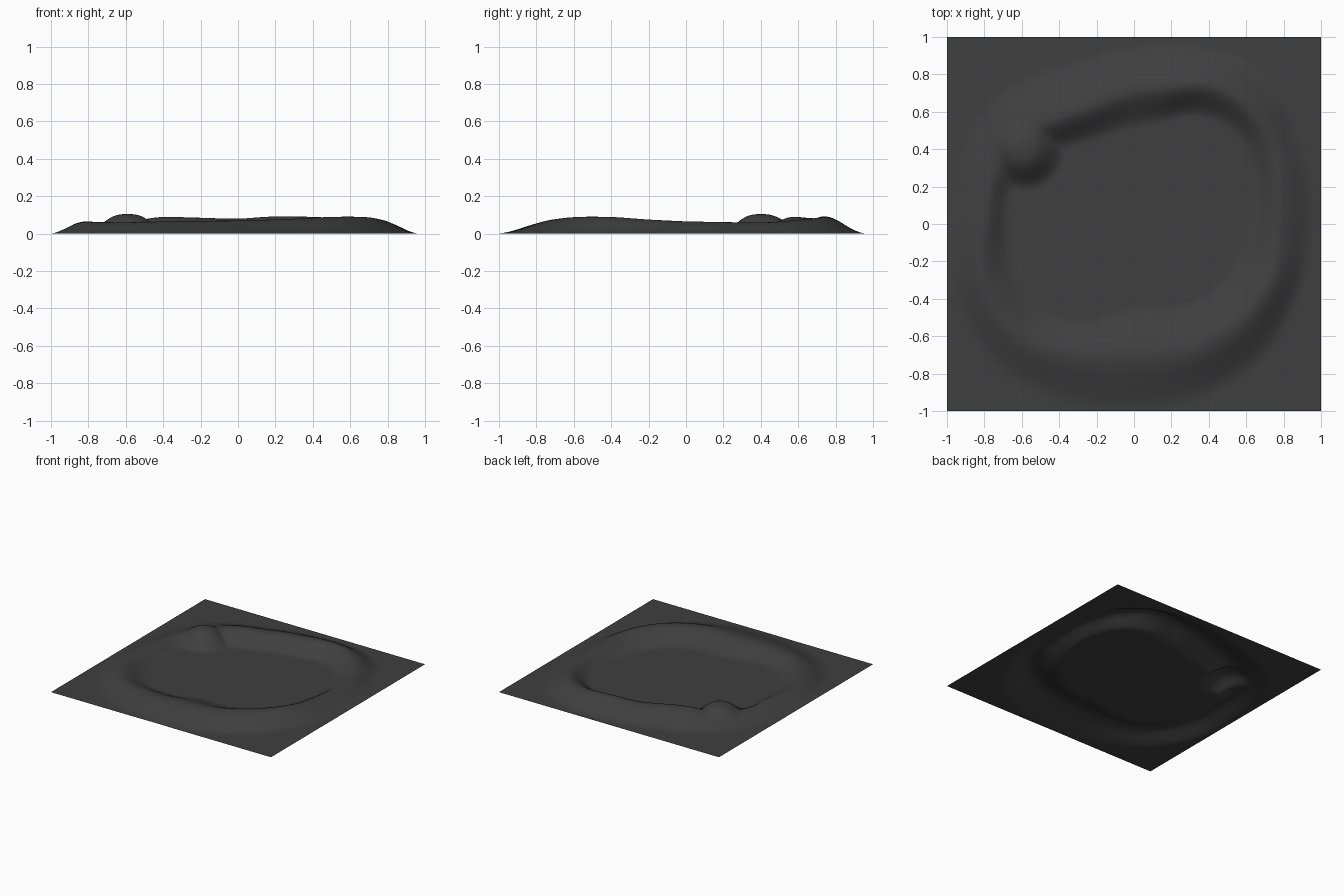
import bpy, bmesh
from math import atan2, degrees, hypot, exp, pi, cos

if "Cube" in bpy.data.objects:
    bpy.data.objects.remove(bpy.data.objects["Cube"])

# Ridge outline around the basin: angle, inner foot, crest, outer foot, height
RIDGE = [
    (0, .62, .77, .97, .065), (30, .70, .85, 1.02, .060), (45, .72, .87, 1.08, .075),
    (60, .66, .85, 1.06, .088), (75, .56, .76, 1.00, .091), (90, .51, .71, .96, .080),
    (110, .49, .67, .94, .085), (127, .52, .70, .99, .087), (145, .60, .78, 1.03, .050),
    (165, .67, .80, 1.00, .052), (180, .66, .80, 1.00, .062), (200, .67, .86, 1.05, .064),
    (225, .66, .86, 1.07, .060), (245, .55, .77, 1.05, .066), (270, .43, .70, 1.02, .070),
    (290, .47, .73, 1.01, .077), (312, .52, .76, 1.01, .089), (330, .55, .78, .98, .088),
    (345, .58, .78, .97, .075)]


def ridge_at(a):
    # smooth periodic interpolation of the outline
    n = len(RIDGE)
    i = max(k for k in range(n) if RIDGE[k][0] <= a)
    p0, p1, p2, p3 = (RIDGE[(i + k) % n] for k in (-1, 0, 1, 2))
    span = (p2[0] - p1[0]) % 360
    t = (a - p1[0]) / span
    return [.5 * (2 * b + (c - d) * t + (2 * d - 5 * b + 4 * c - e) * t * t
                  + (3 * b - d - 3 * c + e) * t ** 3)
            for d, b, c, e in zip(p0[1:], p1[1:], p2[1:], p3[1:])]


def smooth(t):
    t = min(max(t, 0), 1)
    return t * t * (3 - 2 * t)


def height(x, y):
    r = hypot(x, y)
    inner, crest, outer, h = ridge_at(degrees(atan2(y, x)) % 360)
    if r < crest:
        z = h * smooth((r - inner) / (crest - inner))
    else:
        z = h * smooth((outer - r) / (outer - crest))
    # round knoll on the left part of the ridge
    d = hypot(x + .59, y - .40) / .22
    knoll = .104 * (.5 + .5 * cos(pi * min(d, 1) ** 1.4))
    return (z ** 5 + knoll ** 5) ** .2 if z + knoll > 1e-6 else 0


# Terrain sheet
bm = bmesh.new()
bmesh.ops.create_grid(bm, x_segments=110, y_segments=110, size=1)
for v in bm.verts:
    v.co.z = height(v.co.x, v.co.y)
mesh = bpy.data.meshes.new("terrain")
bm.to_mesh(mesh)
bm.free()
for p in mesh.polygons:
    p.use_smooth = True
terrain = bpy.data.objects.new("terrain", mesh)
bpy.context.collection.objects.link(terrain)

# Dark ground colour
mat = bpy.data.materials.new("dark_ground")
mat.diffuse_color = (.05, .05, .05, 1)
mat.use_nodes = True
mat.node_tree.nodes["Principled BSDF"].inputs["Base Color"].default_value = mat.diffuse_color
mesh.materials.append(mat)
